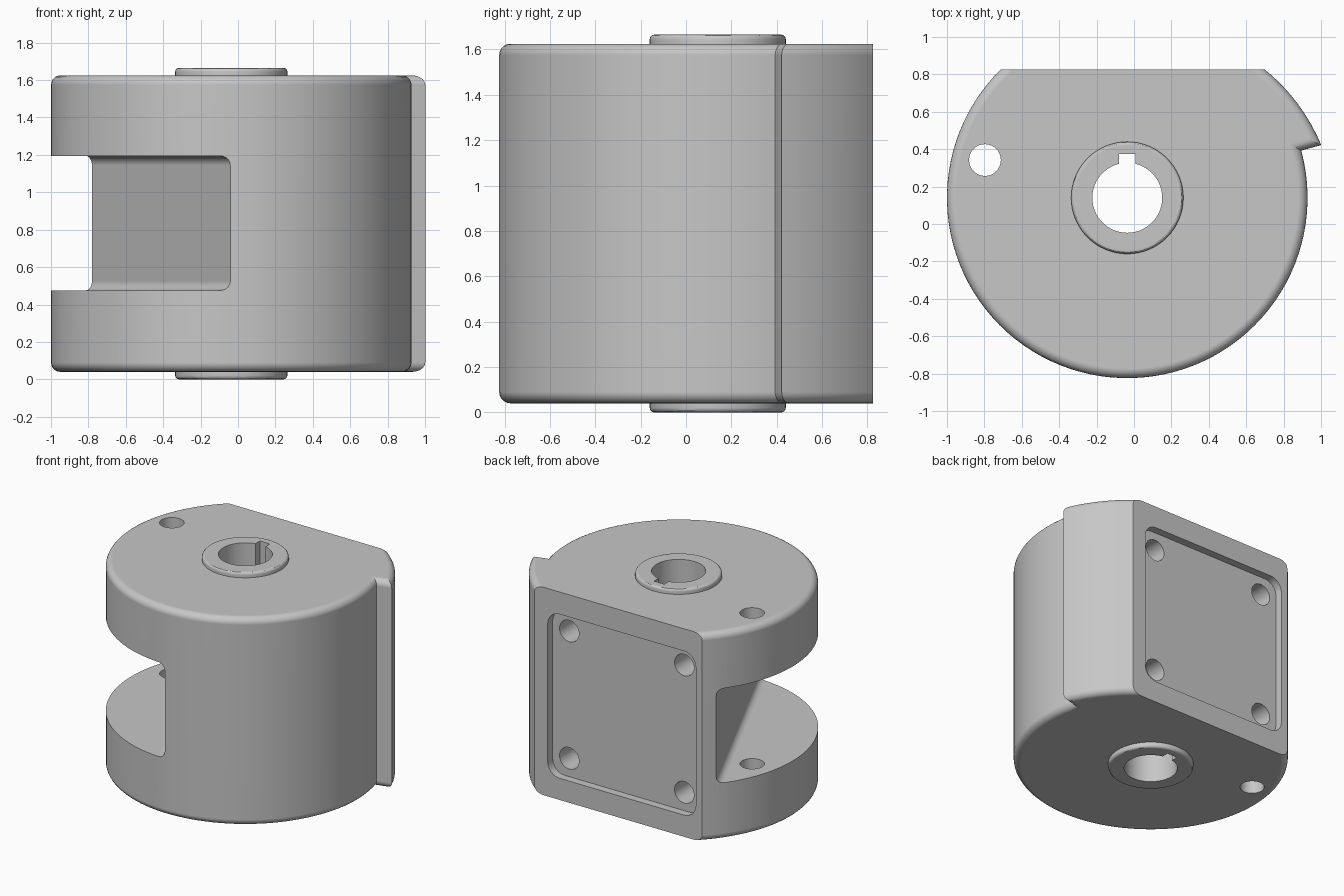
import bpy, bmesh, math
from mathutils import Matrix, Vector

if "Cube" in bpy.data.objects:
    bpy.data.objects.remove(bpy.data.objects["Cube"], do_unlink=True)

CX, CY, CZ = -0.036, 0.14, 0.83     # shaft axis and mid height
R, BACK = 0.964, 0.825              # drum radius and flat back plane
Z0, Z1 = 0.04, 1.625                # drum bottom and top

metal = bpy.data.materials.new("plain_grey")
metal.use_nodes = True
metal.diffuse_color = (0.57, 0.57, 0.57, 1)
metal.node_tree.nodes["Principled BSDF"].inputs["Base Color"].default_value = (0.57, 0.57, 0.57, 1)


def make(name, bm):
    bm.normal_update()
    bmesh.ops.recalc_face_normals(bm, faces=bm.faces)
    mesh = bpy.data.meshes.new(name)
    bm.to_mesh(mesh)
    bm.free()
    mesh.materials.append(metal)
    ob = bpy.data.objects.new(name, mesh)
    bpy.context.collection.objects.link(ob)
    return ob


def prism(points, z0, z1):
    bm = bmesh.new()
    rings = [[bm.verts.new((x, y, z)) for x, y in points] for z in (z0, z1)]
    bm.faces.new(rings[0][::-1])
    bm.faces.new(rings[1])
    for i in range(len(points)):
        bm.faces.new((rings[0][i - 1], rings[0][i], rings[1][i], rings[1][i - 1]))
    bm.normal_update()
    return bm


def round_edges(bm, edges, radius, segments=5):
    bmesh.ops.bevel(bm, geom=edges, offset=radius, segments=segments, profile=0.5,
                    affect='EDGES', clamp_overlap=False)


def polar(r, a):
    return CX + r * math.cos(a), CY + r * math.sin(a)


def circle(r, n, x=CX, y=CY):
    return [(x + r * math.cos(math.tau * i / n), y + r * math.sin(math.tau * i / n))
            for i in range(n)]


def box(size, center):
    bm = bmesh.new()
    bmesh.ops.create_cube(bm, size=1)
    bmesh.ops.scale(bm, vec=size, verts=bm.verts)
    bmesh.ops.translate(bm, vec=center, verts=bm.verts)
    bm.normal_update()
    return bm


def level(e):
    return abs(e.verts[0].co.z - e.verts[1].co.z) < 1e-5


def combine(target, tool, operation):
    mod = target.modifiers.new(tool.name, 'BOOLEAN')
    mod.operation, mod.object, mod.solver = operation, tool, 'EXACT'
    bpy.context.view_layer.update()
    result = target.evaluated_get(bpy.context.evaluated_depsgraph_get())
    mesh = bpy.data.meshes.new_from_object(result)
    target.modifiers.clear()
    target.data = mesh
    bpy.data.objects.remove(tool, do_unlink=True)


# Drum outline: round arc, flat back and a stepped spiral tooth
start = math.pi - math.asin((BACK - CY) / R)
step = math.radians(15.2)
outline = [polar(R, start + (math.tau + step - start) * i / 72) for i in range(73)]
flat_r, flat_angle = math.hypot(0.736, BACK - CY), math.atan2(BACK - CY, 0.736)
for i in range(9):
    t = i / 8
    outline.append(polar(1.075 + (flat_r - 1.075) * t, step + (flat_angle - step) * t))

# Drum with rounded rims everywhere except along the flat back
bm = prism(outline, Z0, Z1)
round_edges(bm, [e for e in bm.edges
                 if level(e) and any(v.co.y < BACK - 1e-4 for v in e.verts)], 0.05)
drum = make("drum_body", bm)

# Side notch with rounded inner corners
a, b = Vector((-0.04, -0.825)), Vector((-0.78, 0.75))
along = (b - a).normalized()
bm = box((1, 3, 0.72), (0.5, 0, 0.835))
round_edges(bm, [e for e in bm.edges if level(e) and all(v.co.x < 0.01 for v in e.verts)], 0.05)
mid = (a + b) / 2
bm.transform(Matrix.Translation((mid.x, mid.y, 0))
             @ Matrix.Rotation(math.atan2(-along.x, along.y) + math.pi, 4, 'Z'))
combine(drum, make("notch_cutter", bm), 'DIFFERENCE')

# Raised hub at both ends
bm = prism(circle(0.3, 64), 0, 1.665)
round_edges(bm, [e for e in bm.edges if level(e)], 0.02, 3)
combine(drum, make("hub", bm), 'UNION')

# Shaft bore with its keyway, as one outline
half = math.asin(0.043 / 0.187)
bore = [polar(0.187, math.pi / 2 + half + (math.tau - 2 * half) * i / 48) for i in range(49)]
bore += [(CX + 0.043, 0.375), (CX - 0.043, 0.375)]
combine(drum, make("bore_cutter", prism(bore, -0.5, 2)), 'DIFFERENCE')

# Small pin hole through both lips of the notch
combine(drum, make("pin_cutter", prism(circle(0.085, 32, -0.797, 0.342), -0.5, 2)), 'DIFFERENCE')

# Square recess in the flat back
bm = box((1.25, 0.26, 1.25), (CX, BACK + 0.07, CZ))
round_edges(bm, [e for e in bm.edges
                 if abs(e.verts[0].co.y - e.verts[1].co.y) > 0.1], 0.1, 6)
combine(drum, make("recess_cutter", bm), 'DIFFERENCE')

# Four blind screw holes in the recess
for sx in (-1, 1):
    for sz in (-1, 1):
        bm = prism(circle(0.082, 32, 0, 0), -0.3, 0.3)
        bm.transform(Matrix.Translation((CX + sx * 0.485, BACK, CZ + sz * 0.485))
                     @ Matrix.Rotation(math.pi / 2, 4, 'X'))
        combine(drum, make("screw_cutter", bm), 'DIFFERENCE')

# Smooth shading with crisp edges
bpy.ops.object.select_all(action='DESELECT')
drum.select_set(True)
bpy.context.view_layer.objects.active = drum
bpy.ops.object.shade_smooth_by_angle(angle=math.radians(30))
weighted = drum.modifiers.new("even_shading", 'WEIGHTED_NORMAL')
weighted.keep_sharp = True
